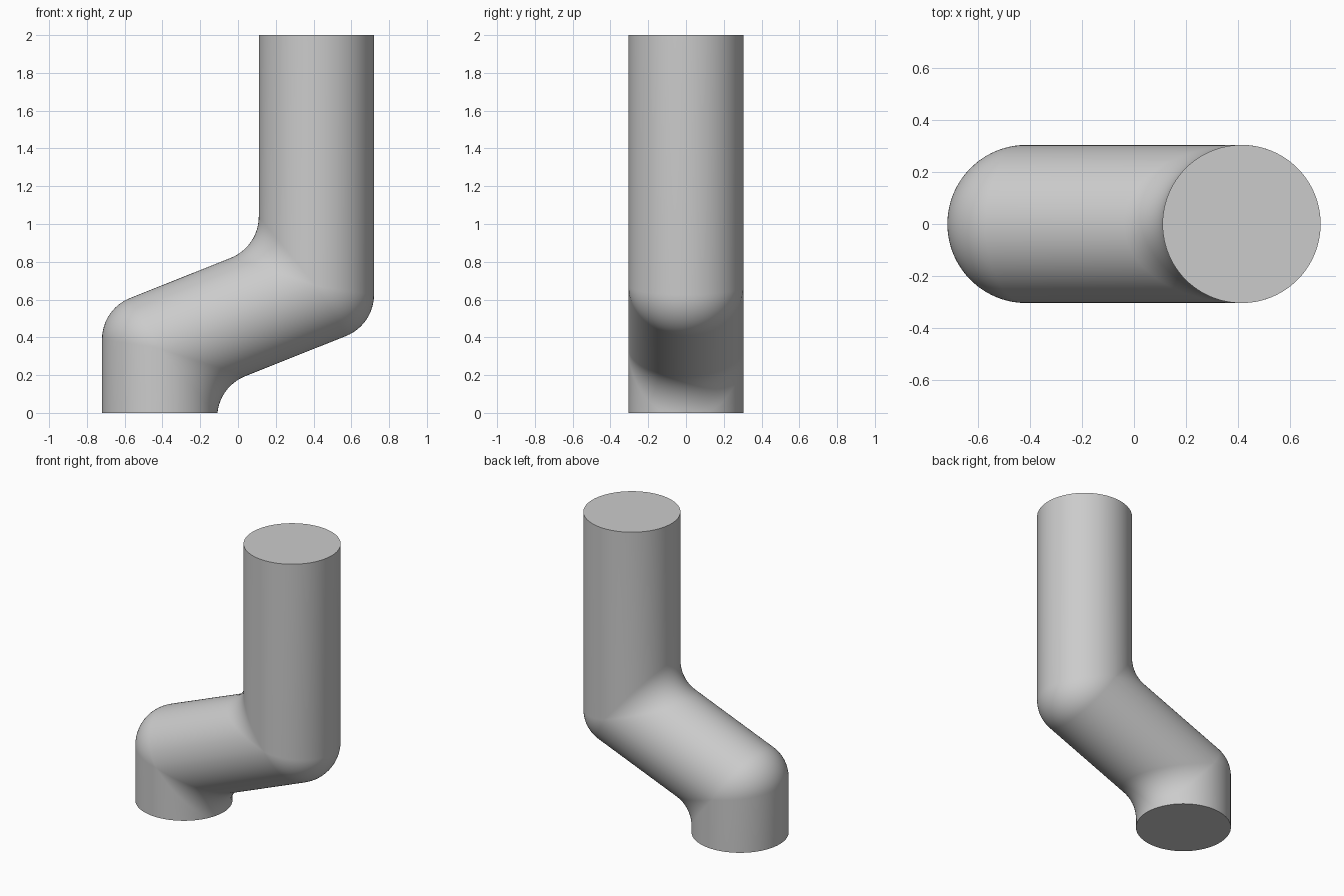
import bpy, bmesh
from math import cos, sin, tan, tau, pi, atan
from mathutils import Vector

cube = bpy.data.objects.get("Cube")
if cube:
    bpy.data.objects.remove(cube)

RADIUS, FILLET = 0.305, 0.235
SIDES, STEPS = 96, 12
low = Vector((-0.415, 0, 0.342))
high = Vector((0.415, 0, 0.673))
slope = atan((high.z - low.z) / (high.x - low.x))
Y = Vector((0, 1, 0))
side_up = Vector((1, 0, 0))                        # sideways axis of the upright runs
side_mid = Vector((sin(slope), 0, -cos(slope)))    # sideways axis of the sloping run
angles = [tau * i / SIDES for i in range(SIDES)]


def around(side, a):
    return side * cos(a) + Y * sin(a)


def end_ring(x, z):
    return [Vector((x, 0, z)) + around(side_up, a) * RADIUS for a in angles]


def elbow(joint, u1, u2, outer):
    """Rings of a mitred elbow whose seam is rounded by a rolling ball."""
    mitre = (u1 + u2).normalized()
    stretch = 1 / mitre.dot(u1)
    rings = [[] for _ in range(STEPS + 1)]
    for a in angles:
        sign = 1 if cos(a) * outer > 0 else -1     # bulging or hollow side
        ball = RADIUS - sign * FILLET
        centre = joint + mitre * (ball * cos(a) * stretch) + Y * (ball * sin(a))
        n1, n2 = around(u1, a), around(u2, a)
        turn = n1.rotation_difference(n2)
        for k, ring in enumerate(rings):
            part = turn.copy()
            part.identity()
            n = part.slerp(turn, k / STEPS) @ n1
            # at the flanks the two walls already meet smoothly
            if abs(cos(a)) < 1e-6:
                ring.append(joint + Y * (RADIUS * sin(a)))
            else:
                ring.append(centre + n * (sign * FILLET))
    return rings


# Whole pipe: upright stub, elbow, sloping run, elbow, tall upright
rings = [end_ring(low.x, -0.2)]
rings += elbow(low, side_up, side_mid, -1)
rings += elbow(high, side_mid, side_up, 1)
rings.append(end_ring(high.x, 2.0))

bm = bmesh.new()
loops = [[bm.verts.new(p) for p in ring] for ring in rings]
for a, b in zip(loops, loops[1:]):
    for i in range(SIDES):
        j = (i + 1) % SIDES
        bm.faces.new((a[i], a[j], b[j], b[i]))
bm.faces.new(loops[-1])
bmesh.ops.remove_doubles(bm, verts=bm.verts[:], dist=1e-5)

# Trim the foot flat on the ground and cap it
cut = bmesh.ops.bisect_plane(bm, geom=bm.verts[:] + bm.edges[:] + bm.faces[:],
                             plane_co=(0, 0, 0), plane_no=(0, 0, -1), clear_outer=True)
rim = [e for e in cut["geom_cut"] if isinstance(e, bmesh.types.BMEdge) and e.is_boundary]
bmesh.ops.edgeloop_fill(bm, edges=rim)
bmesh.ops.recalc_face_normals(bm, faces=bm.faces[:])

mesh = bpy.data.meshes.new("offset_pipe")
bm.to_mesh(mesh)
bm.free()
pipe = bpy.data.objects.new("offset_pipe", mesh)
bpy.context.collection.objects.link(pipe)

# Plain grey finish
grey = bpy.data.materials.new("light_grey")
grey.use_nodes = True
colour = (0.6, 0.6, 0.6, 1)
grey.diffuse_color = colour
grey.node_tree.nodes["Principled BSDF"].inputs["Base Color"].default_value = colour
mesh.materials.append(grey)

bpy.ops.object.select_all(action="DESELECT")
pipe.select_set(True)
bpy.context.view_layer.objects.active = pipe
bpy.ops.object.shade_smooth_by_angle(angle=pi / 6)
